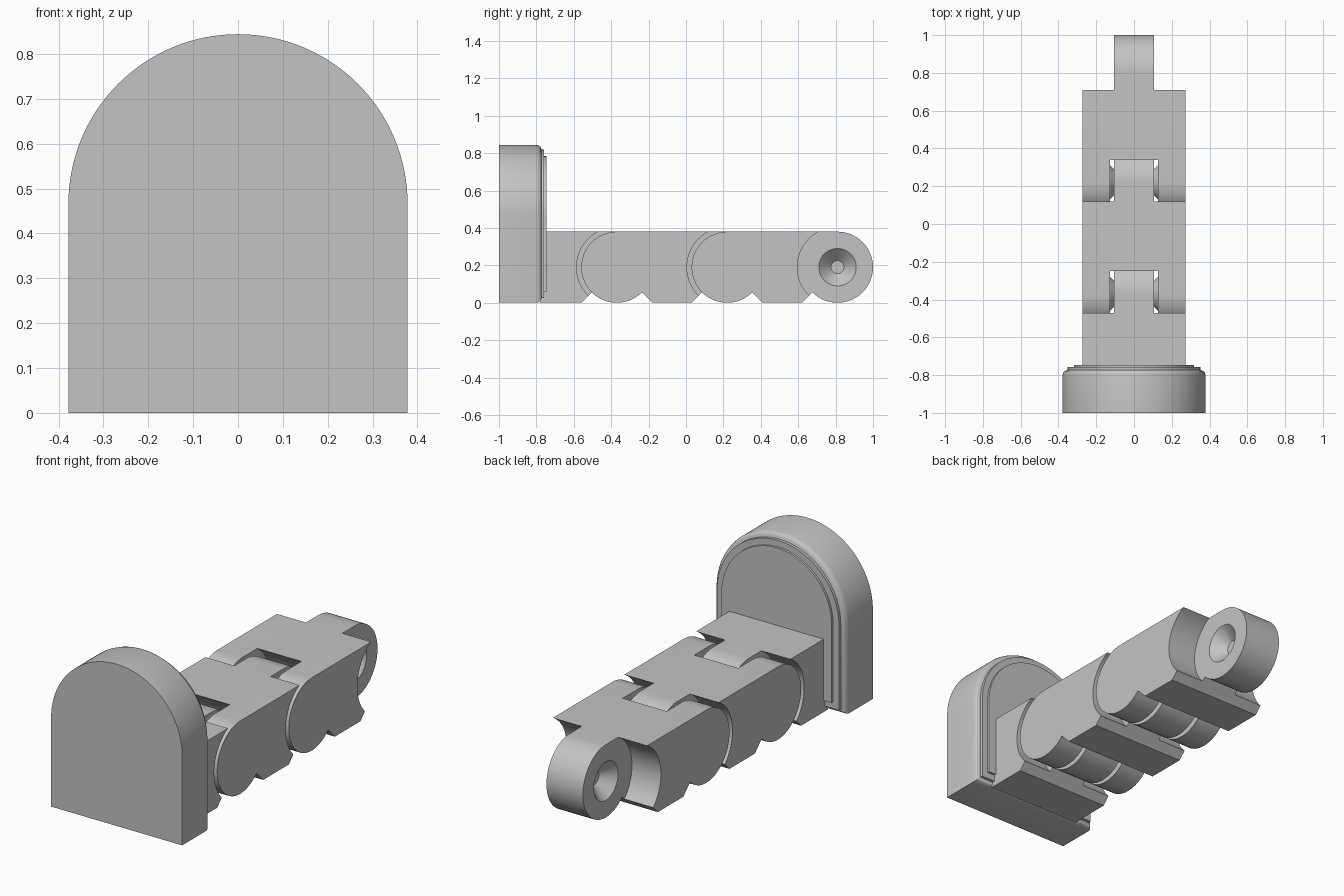
import bpy, bmesh, math
from mathutils import Matrix

cube = bpy.data.objects.get("Cube")
if cube:
    bpy.data.objects.remove(cube, do_unlink=True)

grey = bpy.data.materials.new("grey_plastic")
grey.use_nodes = True
grey.diffuse_color = (0.55, 0.55, 0.55, 1)
grey.node_tree.nodes["Principled BSDF"].inputs["Base Color"].default_value = (0.55, 0.55, 0.55, 1)

R = 0.19            # knuckle radius, also half the link height
HALF = 0.272        # half the link width
TAB = 0.105         # half the tab width
SLOT = 0.127        # half the fork slot width
PITCH = 0.59
HINGES = [-0.37 + PITCH * i for i in range(3)]


def add_object(name, bm):
    bmesh.ops.recalc_face_normals(bm, faces=bm.faces)
    mesh = bpy.data.meshes.new(name)
    bm.to_mesh(mesh)
    bm.free()
    mesh.materials.append(grey)
    obj = bpy.data.objects.new(name, mesh)
    bpy.context.collection.objects.link(obj)
    return obj


def activate(obj):
    bpy.ops.object.select_all(action='DESELECT')
    obj.select_set(True)
    bpy.context.view_layer.objects.active = obj


def loft(name, rings):
    """Skin a list of equal rings of 3D points and cap both ends."""
    bm = bmesh.new()
    loops = [[bm.verts.new(p) for p in ring] for ring in rings]
    n = len(loops[0])
    for a, b in zip(loops, loops[1:]):
        for i in range(n):
            j = (i + 1) % n
            bm.faces.new((a[i], a[j], b[j], b[i]))
    bm.faces.new(loops[0])
    bm.faces.new(loops[-1])
    return add_object(name, bm)


def arc(cy, cz, r, start, end, steps):
    angles = [math.radians(start + (end - start) * i / steps) for i in range(steps + 1)]
    return [(cy + r * math.cos(t), cz + r * math.sin(t)) for t in angles]


def cone(x1, x2, r1, r2, y):
    """Cone or cylinder along x, centred on a hinge axis."""
    bm = bmesh.new()
    turn = Matrix.Rotation(math.copysign(math.pi / 2, x2 - x1), 4, 'Y')
    bmesh.ops.create_cone(bm, cap_ends=True, segments=64, radius1=r1, radius2=r2,
                          depth=abs(x2 - x1),
                          matrix=Matrix.Translation(((x1 + x2) / 2, y, R)) @ turn)
    return add_object("helper", bm)


def combine(obj, other, operation):
    other.hide_render = True
    mod = obj.modifiers.new("combine", 'BOOLEAN')
    mod.operation = operation
    mod.solver = 'EXACT'
    mod.object = other
    activate(obj)
    bpy.ops.object.modifier_apply(modifier=mod.name)
    bpy.data.objects.remove(other, do_unlink=True)


def link(name, end, start=None, flat=None):
    # side profile: round tab end, then round fork end or flat end
    pts = arc(end, R, R, -135, 90, 40)
    if start is None:
        pts += [(flat, 2 * R), (flat, 0)]
    else:
        pts += arc(start, R, R, 90, 315, 40) + [(start + R, 0)]
    pts.append((end - R, 0))
    body = loft(name, [[(x, y, z) for y, z in pts] for x in (-HALF, HALF)])
    # slot between the fork arms
    if start is not None:
        combine(body, cone(-SLOT, SLOT, 0.225, 0.225, start), 'DIFFERENCE')
    for s in (-1, 1):
        # hollow shoulder and conical dimple beside the tab
        combine(body, cone(s * TAB, s * 0.4, 0.215, 0.215, end), 'DIFFERENCE')
        combine(body, cone(s * (TAB + 0.02), s * 0.04, 0.12, 0.035, end), 'DIFFERENCE')
        # conical pin inside the fork arm
        if start is not None:
            combine(body, cone(s * (SLOT + 0.02), s * 0.067, 0.11, 0.03, start), 'UNION')
    return body


def arch(inset, y):
    r, spring = 0.378 - inset, 0.466
    outline = [(-r, inset), (r, inset)] + arc(0, spring, r, 0, 180, 64)
    return [(x, y, z) for x, z in outline]


# arched end plate with rounded rim and stepped back
steps = [(0, -1), (0, -0.8), (0.003, -0.788), (0.01, -0.779), (0.02, -0.774),
         (0.026, -0.773), (0.026, -0.758), (0.06, -0.758), (0.06, -0.746)]
parts = [loft("arched_plate", [arch(i, y) for i, y in steps])]

# hinged chain
parts.append(link("base_link", HINGES[0], flat=-0.78))
parts.append(link("middle_link", HINGES[1], start=HINGES[0]))
parts.append(link("end_link", HINGES[2], start=HINGES[1]))

for part in parts:
    activate(part)
    bpy.ops.object.shade_smooth_by_angle(angle=math.radians(25))
